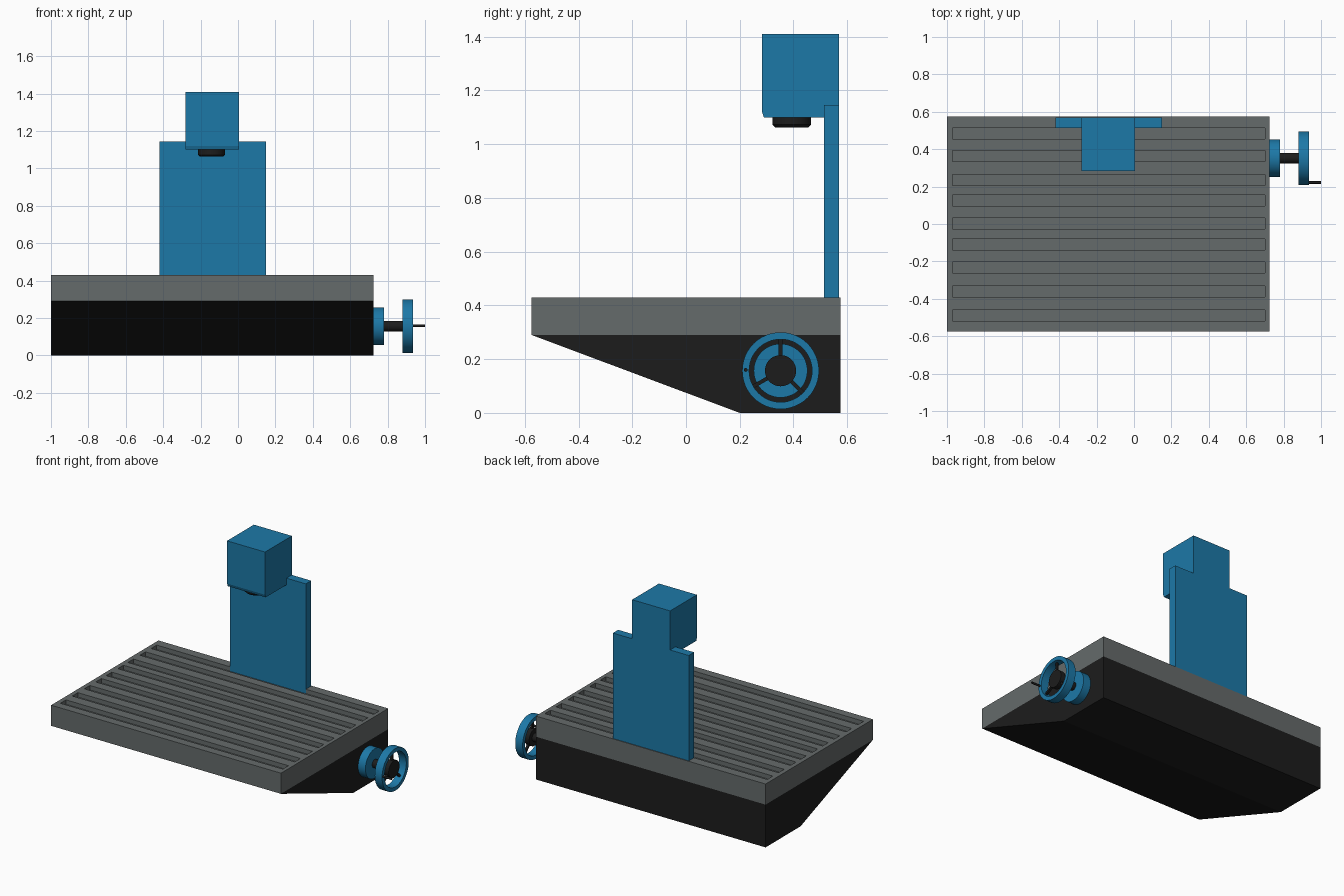
import bpy, bmesh, math
from mathutils import Matrix, Vector

if "Cube" in bpy.data.objects:
    bpy.data.objects.remove(bpy.data.objects["Cube"])


def material(name, rgb):
    m = bpy.data.materials.new(name)
    m.diffuse_color = (*rgb, 1)
    m.use_nodes = True
    m.node_tree.nodes["Principled BSDF"].inputs["Base Color"].default_value = m.diffuse_color
    return m


BLUE = material("blue_paint", (0.012, 0.19, 0.39))
BLACK = material("black", (0.012, 0.012, 0.012))
GREY = material("steel_grey", (0.13, 0.145, 0.145))


def finish(name, bm, mat, smooth=False):
    bmesh.ops.recalc_face_normals(bm, faces=bm.faces)
    me = bpy.data.meshes.new(name)
    bm.to_mesh(me)
    bm.free()
    me.materials.append(mat)
    ob = bpy.data.objects.new(name, me)
    bpy.context.collection.objects.link(ob)
    if smooth:
        bpy.ops.object.select_all(action='DESELECT')
        ob.select_set(True)
        bpy.context.view_layer.objects.active = ob
        bpy.ops.object.shade_smooth_by_angle(angle=math.radians(30))
    return ob


def add_box(bm, lo, hi):
    lo, hi = Vector(lo), Vector(hi)
    m = Matrix.Translation((lo + hi) / 2) @ Matrix.Diagonal((*(hi - lo), 1))
    return bmesh.ops.create_cube(bm, size=1, matrix=m)['verts']


def box(name, lo, hi, mat):
    bm = bmesh.new()
    add_box(bm, lo, hi)
    return finish(name, bm, mat)


def prism_x(name, profile, x0, x1, mat):
    """Extrude a (y, z) profile along x."""
    bm = bmesh.new()
    face = bm.faces.new([bm.verts.new((x0, y, z)) for y, z in profile])
    ext = bmesh.ops.extrude_face_region(bm, geom=[face])['geom']
    bmesh.ops.translate(bm, vec=(x1 - x0, 0, 0),
                        verts=[v for v in ext if isinstance(v, bmesh.types.BMVert)])
    return finish(name, bm, mat)


def lathe(name, profile, origin, axis, mat, closed=False, n=48):
    """Spin (radius, height) points round an axis; closed makes a ring."""
    bm = bmesh.new()
    rot = Vector((0, 0, 1)).rotation_difference(Vector(axis)).to_matrix().to_4x4()
    vs = [bm.verts.new((r, 0, h)) for r, h in profile]
    pairs = list(zip(vs, vs[1:])) + ([(vs[-1], vs[0])] if closed else [])
    edges = [bm.edges.new(p) for p in pairs]
    bmesh.ops.spin(bm, geom=vs + edges, cent=(0, 0, 0), axis=(0, 0, 1),
                   angle=math.tau, steps=n, use_duplicate=False)
    bmesh.ops.remove_doubles(bm, verts=bm.verts, dist=1e-5)
    bmesh.ops.transform(bm, matrix=Matrix.Translation(origin) @ rot, verts=bm.verts)
    return finish(name, bm, mat, True)


def rod_x(name, r, x0, x1, y, z, mat, n=48):
    return lathe(name, [(0, 0), (r, 0), (r, x1 - x0), (0, x1 - x0)],
                 (x0, y, z), (1, 0, 0), mat, n=n)


# Wedge base
prism_x("base", [(-0.575, 0.29), (0.2, 0), (0.575, 0), (0.575, 0.29)], -1, 0.725, BLACK)

# Table with slots cut into its top
table = box("table", (-1, -0.575, 0.29), (0.725, 0.575, 0.43), GREY)
bm = bmesh.new()
for y in (0.484, 0.364, 0.235, 0.126, 0.003, -0.11, -0.233, -0.361, -0.489):
    add_box(bm, (-0.97, y - 0.03, 0.40), (0.70, y + 0.03, 0.5))
cutter = finish("slot_cutter", bm, GREY)
cutter.hide_render = True
mod = table.modifiers.new("slots", 'BOOLEAN')
mod.operation, mod.solver, mod.object = 'DIFFERENCE', 'EXACT', cutter
bpy.context.view_layer.objects.active = table
bpy.ops.object.modifier_apply(modifier=mod.name)
bpy.data.objects.remove(cutter)

# Column and head
box("column", (-0.42, 0.513, 0.40), (0.15, 0.57, 1.145), BLUE)
prism_x("head", [(0.283, 1.12), (0.29, 1.10), (0.57, 1.10), (0.57, 1.41), (0.283, 1.41)],
        -0.28, 0.005, BLUE)

# Spindle under the head
lathe("spindle", [(0, 0), (0.062, 0), (0.072, 0.01), (0.072, 0.045), (0, 0.045)],
      (-0.142, 0.394, 1.063), (0, 0, 1), BLACK)

# Handwheel on the right side
WY, WZ = 0.352, 0.157
rod_x("wheel_flange", 0.10, 0.725, 0.78, WY, WZ, BLUE)
rod_x("wheel_shaft", 0.028, 0.78, 0.90, WY, WZ, BLACK)
lathe("wheel_rim", [(0.117, 0), (0.143, 0), (0.143, 0.055), (0.117, 0.055)],
      (0.88, WY, WZ), (1, 0, 0), BLUE, closed=True)
rod_x("wheel_hub", 0.058, 0.89, 0.925, WY, WZ, BLACK)
bm = bmesh.new()
for deg in (90, 210, 315):
    vs = add_box(bm, (0.9, 0.04, -0.007), (0.915, 0.122, 0.007))
    bmesh.ops.transform(bm, verts=vs, matrix=Matrix.Translation((0, WY, WZ))
                        @ Matrix.Rotation(math.radians(deg), 4, 'X'))
finish("wheel_spokes", bm, BLACK)
rod_x("wheel_handle", 0.007, 0.92, 1.0, 0.222, 0.16, BLACK, n=16)
